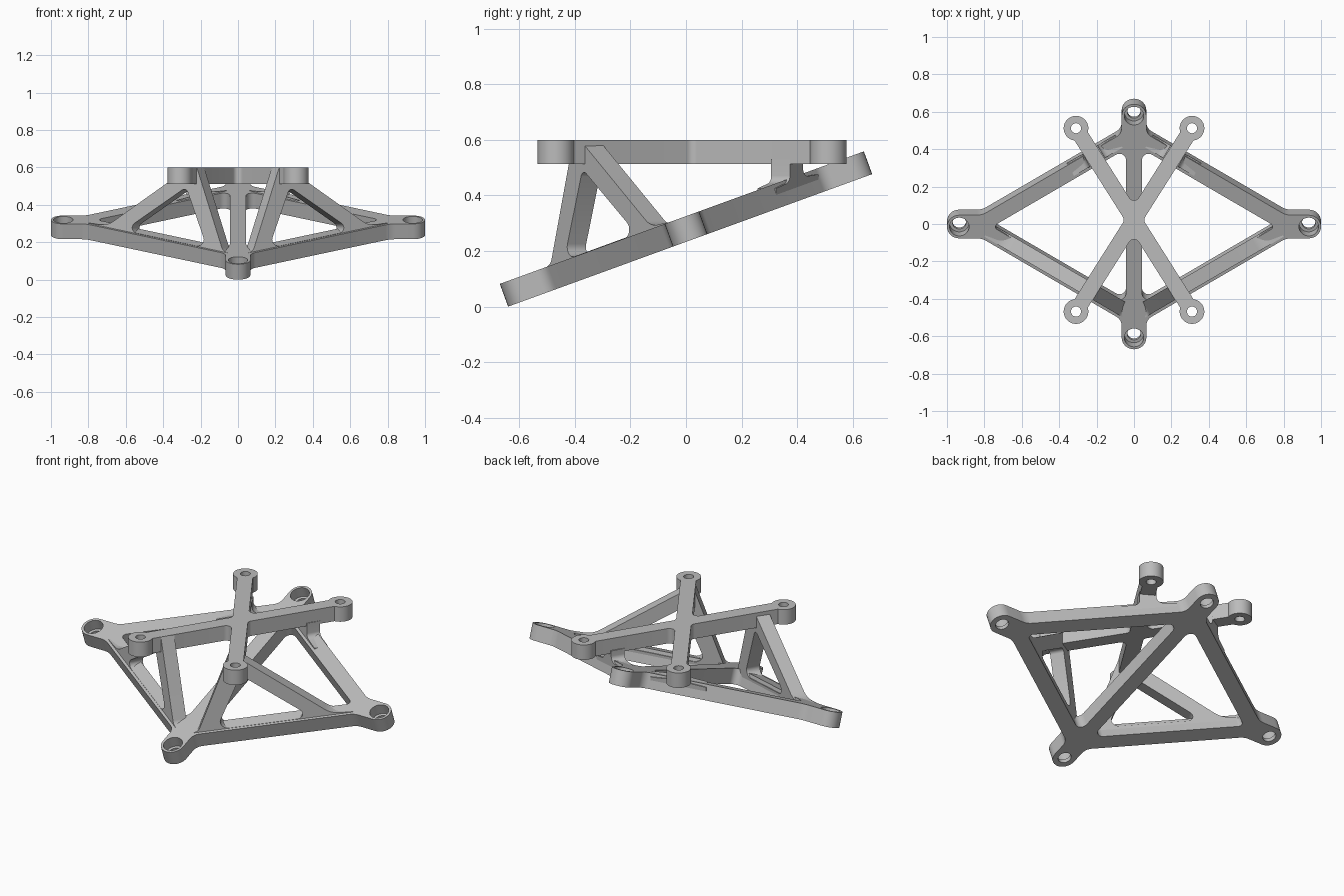
import bpy, bmesh
from math import sin, cos, tan, asin, atan2, hypot, pi, radians
from mathutils import Vector, Matrix

cube = bpy.data.objects.get("Cube")
if cube:
    bpy.data.objects.remove(cube, do_unlink=True)

grey = bpy.data.materials.new("plain grey")
grey.use_nodes = True
GREY = (0.5, 0.5, 0.5, 1)
grey.diffuse_color = GREY
grey.node_tree.nodes["Principled BSDF"].inputs["Base Color"].default_value = GREY


def rounded(points, steps=8):
    """Outline from (x, y, corner radius) points."""
    out = []
    for i, (x, y, r) in enumerate(points):
        p = Vector((x, y))
        if r == 0:
            out.append(p)
            continue
        a = (Vector(points[i - 1][:2]) - p).normalized()
        b = (Vector(points[(i + 1) % len(points)][:2]) - p).normalized()
        half = a.angle(b) / 2
        centre = p + (a + b).normalized() * r / sin(half)
        start = p + a * r / tan(half) - centre
        turn = start.angle_signed(p + b * r / tan(half) - centre)
        for k in range(steps + 1):
            t = -turn * k / steps
            out.append(centre + Matrix.Rotation(t, 2) @ start)
    return out


def circle(x, y, r, n=32):
    return [Vector((x + r * cos(2 * pi * k / n), y + r * sin(2 * pi * k / n))) for k in range(n)]


def plate(name, outlines, thickness, matrix):
    """Extruded flat outline with holes, placed by a matrix."""
    curve = bpy.data.curves.new(name, "CURVE")
    curve.dimensions = "2D"
    curve.fill_mode = "BOTH"
    curve.extrude = thickness / 2
    for pts in outlines:
        clean = [p for i, p in enumerate(pts) if (p - pts[i - 1]).length > 1e-4]
        spline = curve.splines.new("POLY")
        spline.points.add(len(clean) - 1)
        for sp, p in zip(spline.points, clean):
            sp.co = (p.x, p.y, 0, 1)
        spline.use_cyclic_u = True
    temp = bpy.data.objects.new(name, curve)
    mesh = bpy.data.meshes.new_from_object(temp)
    bpy.data.objects.remove(temp)
    bm = bmesh.new()
    bm.from_mesh(mesh)
    bmesh.ops.remove_doubles(bm, verts=bm.verts, dist=1e-5)
    bm.transform(matrix)
    bmesh.ops.recalc_face_normals(bm, faces=bm.faces)
    bm.to_mesh(mesh)
    bm.free()
    mesh.materials.clear()
    mesh.materials.append(grey)
    obj = bpy.data.objects.new(name, mesh)
    bpy.context.scene.collection.objects.link(obj)
    return obj


def shade(obj):
    bpy.ops.object.select_all(action="DESELECT")
    obj.select_set(True)
    bpy.context.view_layer.objects.active = obj
    bpy.ops.object.shade_smooth_by_angle(angle=radians(30))


# Tilted diamond frame
R, BX, BY = 0.066, 0.934, 0.631
SLOPE, OUT, INN, HALF = 0.62, 0.57, 0.47, 0.043
THICK = 0.087
tilt = Matrix.Translation((0, 0, 0.279)) @ Matrix.Rotation(radians(20), 4, "X")

quarter = [(BX + R, R, R), ((OUT - R) / SLOPE, R, 0.1),
           (R, OUT - SLOPE * R, 0.06), (R, BY + R, R)]
outer = quarter + [(-x, y, r) for x, y, r in reversed(quarter)]
outer += [(-x, -y, r) for x, y, r in quarter]
outer += [(x, -y, r) for x, y, r in reversed(quarter)]
bosses = [(BX, 0), (-BX, 0), (0, BY), (0, -BY)]
outlines = [rounded(outer)]
for s in (1, -1):
    top = INN - SLOPE * HALF
    outlines.append(rounded([(s * HALF, top, 0.035), (s * HALF, -top, 0.035),
                             (s * INN / SLOPE, 0, 0.02)]))
outlines += [circle(x, y, 0.036) for x, y in bosses]
frame = plate("diamond_frame", outlines, THICK, tilt)

# Recesses in the frame bosses
cutter = plate("recess_cutter", [circle(x, y, 0.052) for x, y in bosses], 0.08,
               tilt @ Matrix.Translation((0, 0, 0.02)))
cutter.hide_render = True
cutter.hide_viewport = True
cut = frame.modifiers.new("recesses", "BOOLEAN")
cut.operation = "DIFFERENCE"
cut.solver = "EXACT"
cut.object = cutter
deps = bpy.context.evaluated_depsgraph_get()
cut_mesh = bpy.data.meshes.new_from_object(frame.evaluated_get(deps))
frame.modifiers.clear()
frame.data = cut_mesh
bpy.data.objects.remove(cutter)
shade(frame)

# Level cross with round ends
AX, AY, ARM, CY = 0.31, 0.49, 0.042, 0.022
beta = asin(ARM / R)
ends = [(AX, AY), (-AX, AY), (-AX, -AY), (AX, -AY)]
cross = []
for i, (x, y) in enumerate(ends):
    a = atan2(y, x)
    nx, ny = ends[(i + 1) % 4]
    gap = (atan2(ny, nx) - a) % (2 * pi)
    for k in range(33):
        t = a + (pi - beta) * (k / 16 - 1)
        cross.append((x + R * cos(t), y + R * sin(t), 0))
    d = ARM / sin(gap / 2)
    cross.append((d * cos(a + gap / 2), d * sin(a + gap / 2), 0.03))
shade(plate("top_cross", [rounded(cross)] + [circle(x, y, 0.027) for x, y in ends],
            0.088, Matrix.Translation((0, CY, 0.556))))


# Upright plates standing along the frame bars, mirrored left to right
def upright(name, outlines, side):
    m = -side * SLOPE * cos(radians(20))
    n = Vector((m, -1, 0)).normalized()
    place = Matrix(((1, 0, n.x, 0), (m, 0, n.y, side * 0.489),
                    (0, 1, 0, 0), (0, 0, 0, 1)))
    obj = plate(name, [rounded(o) for o in outlines], 0.078, place)
    obj.modifiers.new("mirror", "MIRROR")
    shade(obj)


truss = [(0, 0.09, 0), (0.78, 0.26, 0), (0.78, 0.303, 0), (0.68, 0.288, 0.1),
         (0.245, 0.598, 0), (0.2, 0.598, 0), (0.062, 0.155, 0.04), (0, 0.125, 0)]
window = [(0.145, 0.167, 0.035), (0.59, 0.262, 0.03), (0.258, 0.494, 0.02)]
upright("front_truss", [truss, window], -1)

post = [(0.08, 0.44, 0), (0.34, 0.40, 0), (0.34, 0.425, 0), (0.255, 0.448, 0.03),
        (0.255, 0.53, 0), (0.175, 0.53, 0), (0.175, 0.466, 0.03), (0.08, 0.476, 0)]
upright("back_post", [post], 1)
